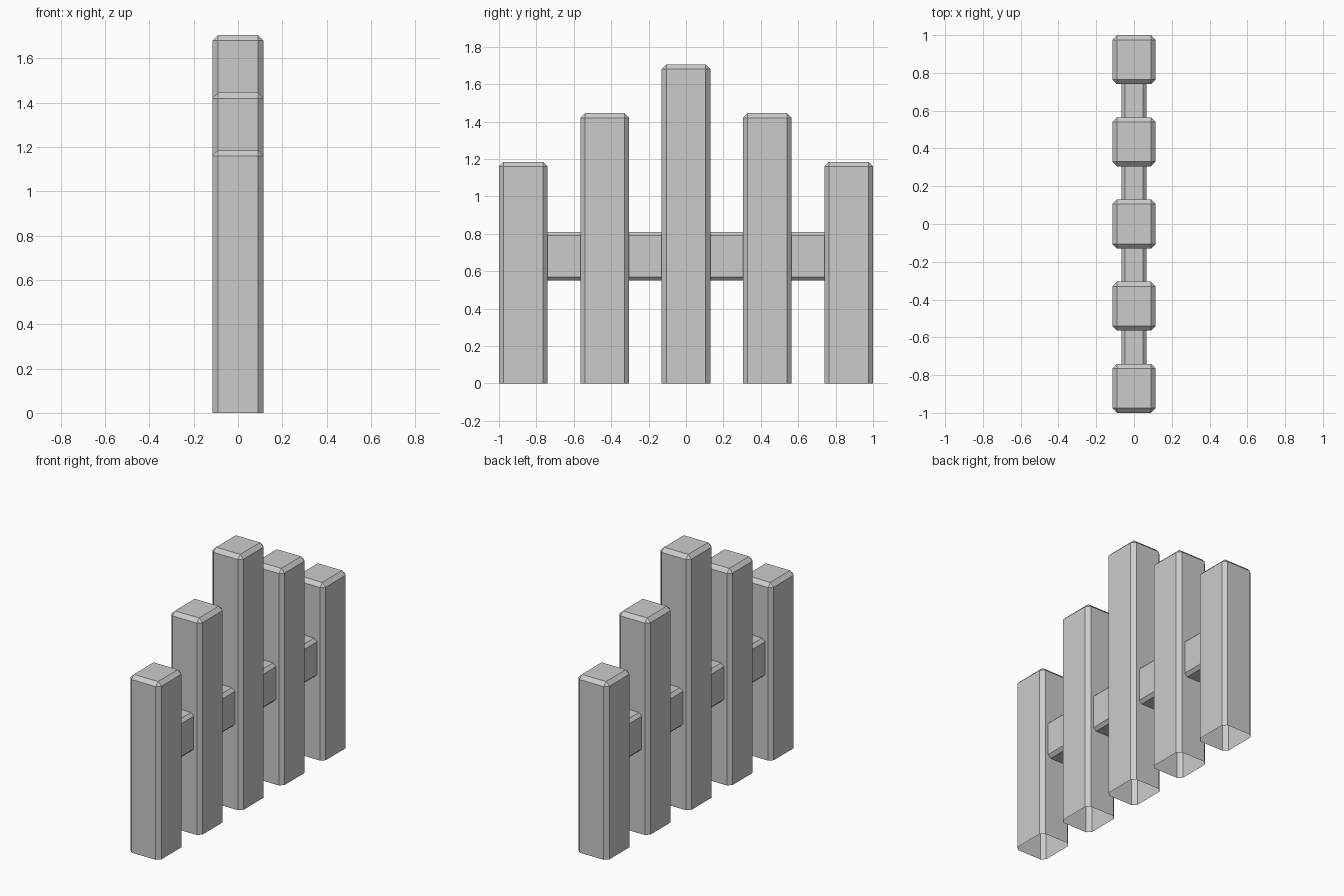
import bpy, bmesh
from mathutils import Matrix, Vector

if "Cube" in bpy.data.objects:
    bpy.data.objects.remove(bpy.data.objects["Cube"])

BEVEL = 0.025


def chamfered_box(name, size, centre, bevel, keep_edge, open_face):
    """Box with selected edges chamfered and hidden faces left open."""
    bm = bmesh.new()
    bmesh.ops.create_cube(bm, size=1, matrix=Matrix.Diagonal((*size, 1)))
    edges = [e for e in bm.edges if keep_edge(e)]
    bmesh.ops.bevel(bm, geom=edges, offset=bevel, offset_type='OFFSET',
                    segments=1, profile=0.5, affect='EDGES')
    bm.normal_update()
    hidden = [f for f in bm.faces if open_face(f.normal)]
    bmesh.ops.delete(bm, geom=hidden, context='FACES')
    bmesh.ops.translate(bm, verts=bm.verts, vec=Vector(centre))
    mesh = bpy.data.meshes.new(name)
    bm.to_mesh(mesh)
    bm.free()
    obj = bpy.data.objects.new(name, mesh)
    bpy.context.collection.objects.link(obj)
    return obj


def not_bottom(e):
    return any(v.co.z > 0 for v in e.verts)


def runs_along_y(e):
    return abs(e.verts[0].co.y - e.verts[1].co.y) > 0.01


# Posts: stepped heights, open underneath
SPACING, WIDTH = 0.435, 0.26
for i in range(-2, 3):
    h = 1.705 - 0.26 * abs(i)
    chamfered_box(f"post_{i + 3}", (0.23, WIDTH, h), (0, i * SPACING, h / 2),
                  BEVEL, not_bottom, lambda n: n.z < -0.9)

# Short rails bridging the gaps, open where they meet the posts
for i in range(4):
    chamfered_box(f"rail_{i + 1}", (0.134, SPACING - WIDTH, 0.26),
                  (0, (i - 1.5) * SPACING, 0.68), 0.02,
                  runs_along_y, lambda n: abs(n.y) > 0.9)
